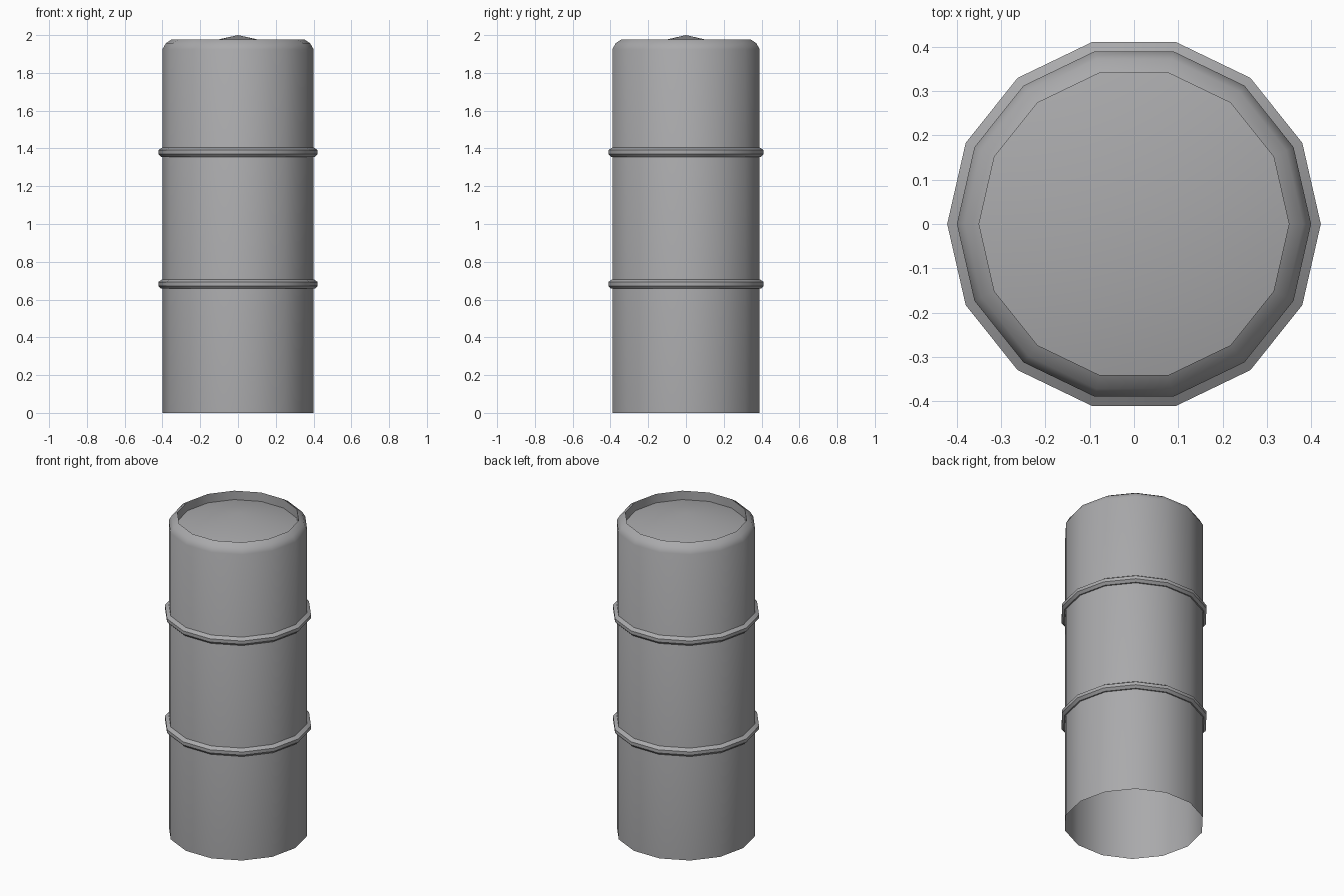
import bpy, bmesh, math

if "Cube" in bpy.data.objects:
    bpy.data.objects.remove(bpy.data.objects["Cube"])

SIDES = 14

# one plain grey metal
metal = bpy.data.materials.new("grey metal")
metal.diffuse_color = (0.40, 0.40, 0.41, 1.0)
metal.use_nodes = True
metal.node_tree.nodes["Principled BSDF"].inputs["Base Color"].default_value = metal.diffuse_color


def lathe(name, profile, smooth_angle=30):
    """Revolve (radius, z) points about z; radius 0 closes to a point."""
    bm = bmesh.new()
    rings = []
    for r, z in profile:
        if r == 0:
            rings.append([bm.verts.new((0, 0, z))] * SIDES)
        else:
            rings.append([bm.verts.new((r * math.cos(2 * math.pi * i / SIDES),
                                        r * math.sin(2 * math.pi * i / SIDES), z))
                          for i in range(SIDES)])
    for a, b in zip(rings, rings[1:]):
        for i in range(SIDES):
            j = (i + 1) % SIDES
            quad = [a[i], a[j], b[j], b[i]]
            bm.faces.new(list(dict.fromkeys(quad)))
    mesh = bpy.data.meshes.new(name)
    bm.to_mesh(mesh)
    bm.free()
    mesh.materials.append(metal)
    obj = bpy.data.objects.new(name, mesh)
    bpy.context.collection.objects.link(obj)
    bpy.ops.object.select_all(action='DESELECT')
    obj.select_set(True)
    bpy.context.view_layer.objects.active = obj
    bpy.ops.object.shade_smooth_by_angle(angle=math.radians(smooth_angle))
    return obj


# barrel wall with open bottom, rounded shoulder, recessed and peaked lid
lathe("barrel_body", [(0.40, 0.0), (0.40, 1.925), (0.382, 1.957), (0.35, 1.978),
                      (0.35, 1.922), (0.0, 2.0)])

# two raised hoops
for label, z in (("lower_hoop", 0.683), ("upper_hoop", 1.381)):
    lathe(label, [(0.399, z - 0.025), (0.408, z - 0.025), (0.422, z - 0.010),
                  (0.422, z + 0.010), (0.399, z + 0.025)])
